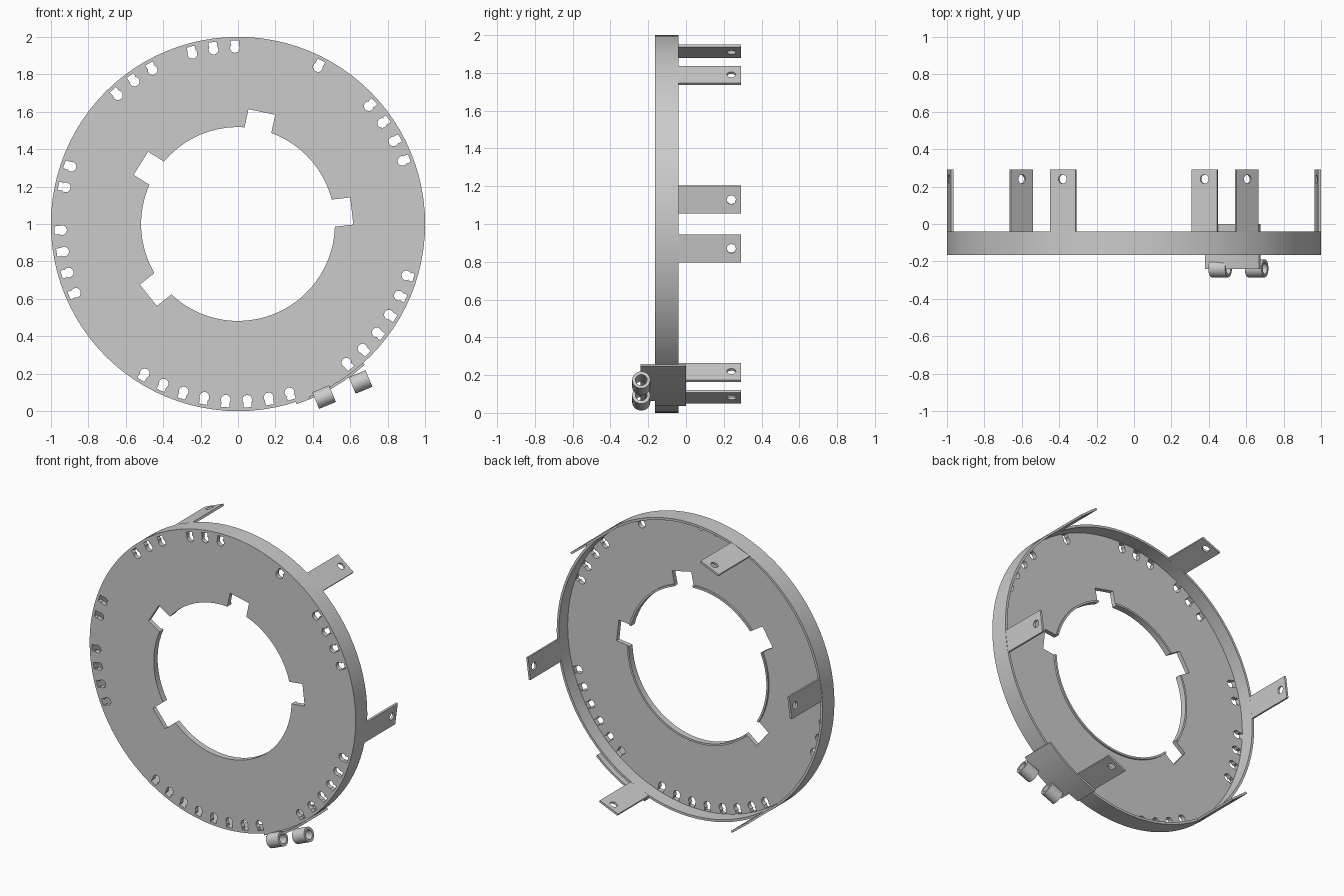
import bpy, bmesh
from math import sin, cos, radians, asin, degrees
from mathutils import Matrix, Vector

if "Cube" in bpy.data.objects:
    bpy.data.objects.remove(bpy.data.objects["Cube"])


def pt(r, a):
    return (r * cos(radians(a)), r * sin(radians(a)))


def arc(r, a0, a1, n, cx=0, cy=0):
    pts = [pt(r, a0 + (a1 - a0) * i / n) for i in range(n + 1)]
    return [(x + cx, y + cy) for x, y in pts]


def circle(r, n, cx=0, cy=0):
    return arc(r, 0, 360, n, cx, cy)[:-1]


def band(r0, r1, a0, a1, n):
    return arc(r0, a0, a1, n) + arc(r1, a1, a0, n)


def frame(x, y, origin):
    """Matrix whose local x and y follow the given world directions."""
    x, y = Vector(x), Vector(y)
    m = Matrix((x, y, x.cross(y))).transposed().to_4x4()
    m.translation = Vector(origin)
    return m


def prism(name, loops, depth, matrix):
    """Filled outline (inner loops become holes), extruded both ways along local z."""
    cu = bpy.data.curves.new(name, 'CURVE')
    cu.dimensions = '2D'
    cu.fill_mode = 'BOTH'
    cu.extrude = depth / 2
    for loop in loops:
        sp = cu.splines.new('POLY')
        sp.points.add(len(loop) - 1)
        for p, (x, y) in zip(sp.points, loop):
            p.co = (x, y, 0, 1)
        sp.use_cyclic_u = True
    ob = bpy.data.objects.new(name, cu)
    bpy.context.collection.objects.link(ob)
    ob.matrix_world = matrix
    bpy.ops.object.select_all(action='DESELECT')
    ob.select_set(True)
    bpy.context.view_layer.objects.active = ob
    bpy.ops.object.convert(target='MESH')
    ob = bpy.context.view_layer.objects.active
    bm = bmesh.new()
    bm.from_mesh(ob.data)
    bmesh.ops.remove_doubles(bm, verts=bm.verts, dist=0.0002)
    bmesh.ops.recalc_face_normals(bm, faces=bm.faces)
    bm.to_mesh(ob.data)
    bm.free()
    bpy.ops.object.shade_smooth_by_angle(angle=radians(30))
    return ob


def front_prism(name, loops, y0, y1):
    """Extrude an outline drawn in the front view around the disc centre."""
    return prism(name, loops, y1 - y0,
                 frame((1, 0, 0), (0, 0, 1), (0, (y0 + y1) / 2, 1)))


def tangent_frame(a, r):
    """Local x along the rim, local y along world y, at radius r."""
    c, s = pt(1, a)
    return frame((-s, 0, c), (0, 1, 0), (r * c, 0, 1 + r * s))


FRONT, BACK = -0.165, -0.04
HOLE_R, NOTCH_R, NOTCH_W = 0.518, 0.612, 0.073
NOTCHES = [6.5, 78, 148, 218.5]

# central opening with its four square notches
half = degrees(asin(NOTCH_W / HOLE_R))
spans = [(a + half, b - half) for a, b in
         zip(NOTCHES, NOTCHES[1:] + [NOTCHES[0] + 360])]
opening = []
for a, (s0, s1) in zip(NOTCHES, spans):
    c, s = pt(1, a)
    for side in (-NOTCH_W, NOTCH_W):
        opening.append((NOTCH_R * c - side * s, NOTCH_R * s + side * c))
    opening += arc(HOLE_R, s0, s1, max(8, int((s1 - s0) / 5)))


# keyhole slots on a seven degree pitch
def slot(a):
    w = 0.022
    prof = [(0.957, w), (0.981, w), (0.981, -w), (0.957, -w)]
    prof += arc(0.026, -40, -320, 14, 0.941, 0)
    c, s = pt(1, a)
    return [(x * c - y * s, x * s + y * c) for x, y in prof]


SLOTS = [3, 4, 5, 6, 9, 13, 14, 15, 17, 18, 19, 23, 24, 26, 27, 28, 29,
         *range(34, 42), *range(44, 50)]
front_prism("face_plate", [circle(0.999, 96), opening] + [slot(7 * k) for k in SLOTS],
            FRONT, FRONT + 0.03)

# outer rim wall
front_prism("outer_rim", [circle(1.0, 96), circle(0.984, 96)], FRONT, BACK)

# short lip behind the opening, broken at the notches
for i, (s0, s1) in enumerate(spans):
    n = max(8, int((s1 - s0) / 5))
    front_prism(f"inner_lip_{i + 1}", [band(HOLE_R, HOLE_R + 0.013, s0, s1, n)],
                FRONT + 0.025, FRONT + 0.042)

# six mounting tabs with screw holes
for i in range(6):
    outline = [(-0.074, -0.07), (0.074, -0.07), (0.074, 0.29), (-0.074, 0.29)]
    prism(f"mounting_tab_{i + 1}", [outline, circle(0.024, 20, 0, 0.24)], 0.014,
          tangent_frame(-7.5 + 60 * i, 0.990))

# curved hinge leaf wrapped on the lower right rim, narrower in front
front_prism("hinge_leaf", [band(0.998, 1.012, 288, 312, 6)], FRONT, 0.0)
front_prism("hinge_leaf_front", [band(0.998, 1.012, 292.3, 312, 5)], -0.24, FRONT)

# two hinge barrels on one axis
c, s = pt(1, 22.5)
for i, (x, z) in enumerate([(0.46, 0.075), (0.655, 0.156)]):
    prism(f"hinge_barrel_{i + 1}", [circle(0.048, 28), circle(0.031, 28)], 0.097,
          frame((0, 1, 0), (-s, 0, c), (x, -0.237, z)))
